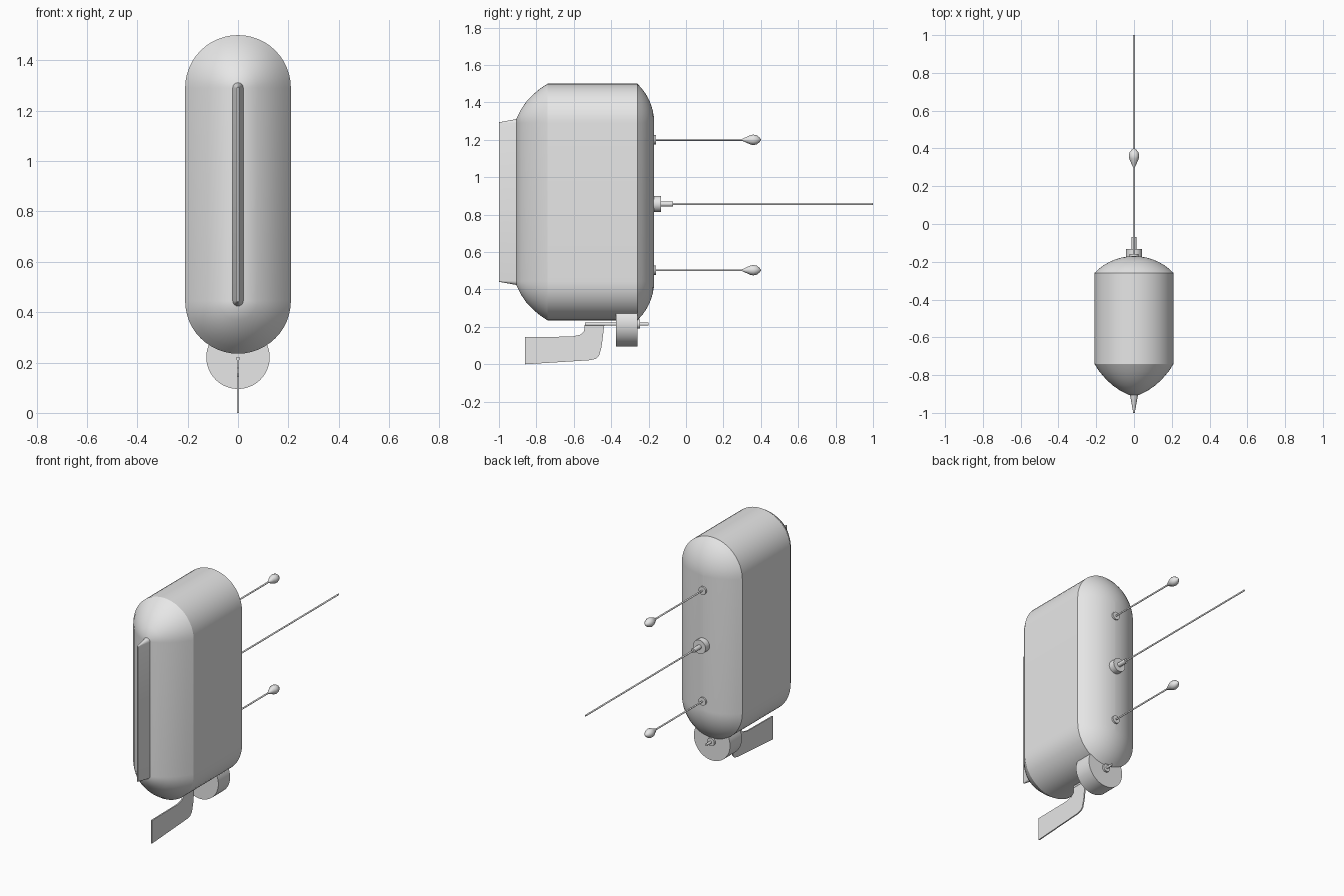
import bpy, bmesh, math

if "Cube" in bpy.data.objects:
    bpy.data.objects.remove(bpy.data.objects["Cube"])

grey = bpy.data.materials.new("plain_grey")
grey.diffuse_color = (0.8, 0.8, 0.8, 1)
grey.use_nodes = True
grey.node_tree.nodes["Principled BSDF"].inputs["Base Color"].default_value = grey.diffuse_color


def finish(name, bm, angle=28):
    bmesh.ops.remove_doubles(bm, verts=bm.verts, dist=1e-5)
    bmesh.ops.recalc_face_normals(bm, faces=bm.faces)
    mesh = bpy.data.meshes.new(name)
    bm.to_mesh(mesh)
    bm.free()
    mesh.materials.append(grey)
    ob = bpy.data.objects.new(name, mesh)
    bpy.context.collection.objects.link(ob)
    bpy.ops.object.select_all(action='DESELECT')
    ob.select_set(True)
    bpy.context.view_layer.objects.active = ob
    bpy.ops.object.shade_smooth_by_angle(angle=math.radians(angle))
    return ob


def loft(name, z_low, z_high, profile, half_segs=8, angle=28):
    """Skin (y, radius) rings along y; a ring is a capsule outline from z_low to z_high."""
    bm = bmesh.new()
    rings = []
    for y, r in profile:
        ring = []
        for zc, start in ((z_high, 0), (z_low, math.pi)):
            for i in range(half_segs + 1):
                a = start + math.pi * i / half_segs
                ring.append(bm.verts.new((r * math.cos(a), y, zc + r * math.sin(a))))
        rings.append(ring)
    n = len(rings[0])
    for a, b in zip(rings, rings[1:]):
        for i in range(n):
            j = (i + 1) % n
            if z_low == z_high and i in (half_segs, n - 1):
                continue
            bm.faces.new((a[i], a[j], b[j], b[i]))
    for ring in (rings[0], rings[-1]):
        if z_low == z_high:
            ring = ring[:half_segs] + ring[half_segs + 1:-1]
            # close the seam of a round ring
        bmesh.ops.remove_doubles(bm, verts=[], dist=1e-5)
        bm.faces.new(ring)
    return finish(name, bm, angle)


def rod(name, z, y0, y1, r, half_segs=6):
    return loft(name, z, z, [(y0, r), (y1, r)], half_segs)


# Capsule-shaped body: nose taper, straight middle, shallow domed back
LOW, HIGH = 0.445, 1.29
nose = [(-0.905, 0.027), (-0.88, 0.076), (-0.853, 0.115), (-0.82, 0.15),
        (-0.78, 0.184), (-0.74, 0.21)]
R = 0.29
dome = [(-0.17 - R + R * math.cos(t), R * math.sin(t))
        for t in (math.asin(0.21 / R) * k / 7 for k in range(6, -1, -1))]
dome[-1] = (-0.17, 0.002)
loft("body", LOW, HIGH, nose + [(-0.26, 0.21)] + dome, 24)

# Thin leading fin on the nose
loft("nose_fin", LOW, HIGH, [(-1.0, 0.004), (-0.9, 0.022)], 8)

# Drum under the body, with its shaft and rear hub
rod("drum", 0.221, -0.375, -0.258, 0.126, 24)
rod("drum_hub", 0.215, -0.26, -0.245, 0.025, 8)
rod("drum_shaft", 0.215, -0.54, -0.2, 0.008)

# Bent flat rudder blade
outline = [(-0.86, 0.0), (-0.86, 0.145), (-0.61, 0.148), (-0.565, 0.158),
           (-0.545, 0.178), (-0.54, 0.222), (-0.435, 0.222), (-0.452, 0.09),
           (-0.465, 0.045), (-0.48, 0.03), (-0.51, 0.022)]
bm = bmesh.new()
face = bm.faces.new([bm.verts.new((-0.004, y, z)) for y, z in outline])
ext = bmesh.ops.extrude_face_region(bm, geom=[face])
bmesh.ops.translate(bm, vec=(0.008, 0, 0),
                    verts=[v for v in ext["geom"] if isinstance(v, bmesh.types.BMVert)])
finish("rudder", bm)

# Long central antenna with stepped base
rod("antenna_base", 0.857, -0.18, -0.133, 0.043, 12)
rod("antenna_collar", 0.857, -0.135, -0.07, 0.014, 8)
rod("antenna_rod", 0.857, -0.08, 1.0, 0.005)

# Two short probes with bulb tips
for label, z in (("upper", 1.2), ("lower", 0.503)):
    rod(label + "_probe_flange", z, -0.18, -0.16, 0.025, 8)
    rod(label + "_probe_rod", z, -0.17, 0.31, 0.005)
    loft(label + "_probe_bulb", z, z,
         [(0.3, 0.005), (0.32, 0.014), (0.345, 0.025), (0.36, 0.028),
          (0.378, 0.024), (0.392, 0.014), (0.4, 0.003)], 6, 40)
